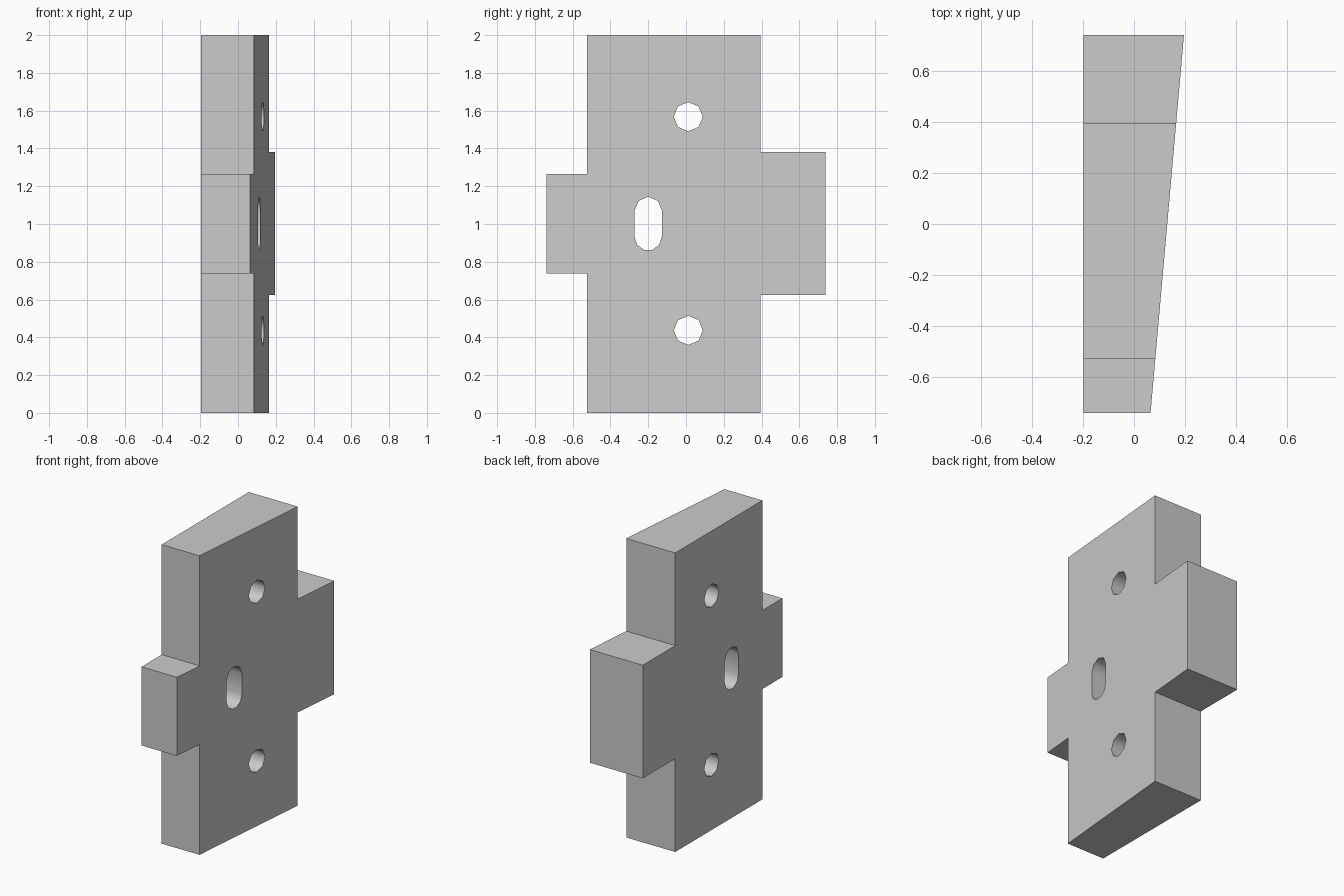
import bpy, bmesh
from math import pi, sin, cos, radians

if "Cube" in bpy.data.objects:
    bpy.data.objects.remove(bpy.data.objects["Cube"])


def prism(name, profile, x0, x_front):
    """Extrude a (y, z) profile along x, from x0 to x_front(y)."""
    bm = bmesh.new()
    back = [bm.verts.new((x0, y, z)) for y, z in profile]
    front = [bm.verts.new((x_front(y), y, z)) for y, z in profile]
    bm.faces.new(back[::-1])
    bm.faces.new(front)
    n = len(profile)
    for i in range(n):
        j = (i + 1) % n
        bm.faces.new((back[i], back[j], front[j], front[i]))
    bmesh.ops.recalc_face_normals(bm, faces=bm.faces)
    mesh = bpy.data.meshes.new(name)
    bm.to_mesh(mesh)
    bm.free()
    ob = bpy.data.objects.new(name, mesh)
    bpy.context.collection.objects.link(ob)
    return ob


def arc(y, z, r, start, sides):
    """Half circle of points, counter-clockwise."""
    return [(y + r * cos(start + pi * i / sides), z + r * sin(start + pi * i / sides))
            for i in range(sides + 1)]


# Tapered cross-shaped plate with a narrow and a wide side tab
outline = [(-0.525, 0), (0.395, 0), (0.395, 0.623), (0.738, 0.623),
           (0.738, 1.38), (0.395, 1.38), (0.395, 2), (-0.525, 2),
           (-0.525, 1.264), (-0.738, 1.264), (-0.738, 0.738), (-0.525, 0.738)]
plate = prism("wedge_plate", outline, -0.197, lambda y: 0.13 + 0.0885 * y)

# Two round holes and an upright slot
cuts = [arc(0.012, z, 0.077, 0, 4)[:-1] + arc(0.012, z, 0.077, pi, 4)[:-1]
        for z in (0.437, 1.568)]
cuts.append(arc(-0.2, 1.072, 0.072, 0, 4) + arc(-0.2, 0.932, 0.072, pi, 5))
cutters = [prism("hole_cutter", c, -0.5, lambda y: 0.5) for c in cuts]
for c in cutters:
    c.hide_render = True
    mod = plate.modifiers.new("hole", 'BOOLEAN')
    mod.operation = 'DIFFERENCE'
    mod.solver = 'EXACT'
    mod.object = c

# Apply the cuts, drop the cutters, smooth only the hole walls
bpy.context.view_layer.objects.active = plate
plate.select_set(True)
for mod in list(plate.modifiers):
    bpy.ops.object.modifier_apply(modifier=mod.name)
for c in cutters:
    bpy.data.objects.remove(c)
bpy.ops.object.shade_smooth_by_angle(angle=radians(50))
